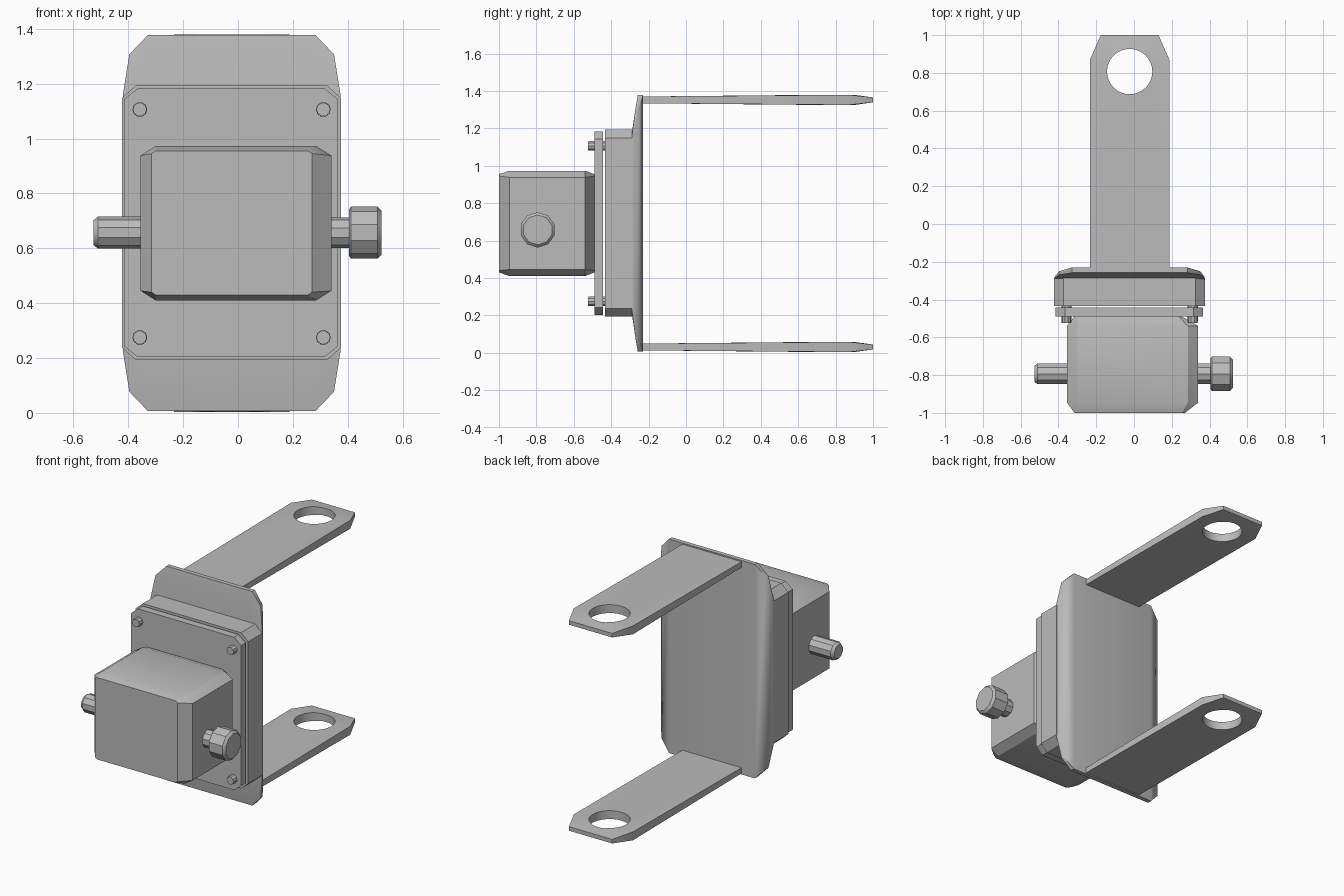
import bpy, bmesh, math
from mathutils import Matrix

cube = bpy.data.objects.get("Cube")
if cube:
    bpy.data.objects.remove(cube, do_unlink=True)

CX, CZ = -0.023, 0.692        # centre of the bracket in x and z

gray = bpy.data.materials.new("plain gray")
gray.use_nodes = True
gray.diffuse_color = (0.5, 0.5, 0.5, 1)
gray.node_tree.nodes["Principled BSDF"].inputs["Base Color"].default_value = (0.5, 0.5, 0.5, 1)


def finish(name, bm, angle=30):
    bmesh.ops.recalc_face_normals(bm, faces=bm.faces)
    mesh = bpy.data.meshes.new(name)
    bm.to_mesh(mesh)
    bm.free()
    obj = bpy.data.objects.new(name, mesh)
    bpy.context.collection.objects.link(obj)
    mesh.materials.append(gray)
    bpy.ops.object.select_all(action='DESELECT')
    obj.select_set(True)
    bpy.context.view_layer.objects.active = obj
    bpy.ops.object.shade_smooth_by_angle(angle=math.radians(angle))
    return obj


def loft(name, rings, angle=30):
    """Skin a list of equal-length point rings and cap both ends."""
    bm = bmesh.new()
    loops = [[bm.verts.new(p) for p in ring] for ring in rings]
    n = len(loops[0])
    for a, b in zip(loops, loops[1:]):
        for i in range(n):
            j = (i + 1) % n
            bm.faces.new((a[i], a[j], b[j], b[i]))
    bm.faces.new(loops[0])
    bm.faces.new(loops[-1])
    return finish(name, bm, angle)


def octagon(y, x0, x1, z0, z1, cx, cz):
    """Rectangle with cut corners in the plane y."""
    return [(x0 + cx, y, z0), (x1 - cx, y, z0), (x1, y, z0 + cz), (x1, y, z1 - cz),
            (x1 - cx, y, z1), (x0 + cx, y, z1), (x0, y, z1 - cz), (x0, y, z0 + cz)]


def turned(name, profile, y, z, sides):
    """Part turned about an axis along x, from (x, radius) pairs."""
    rings = [[(x, y + r * math.cos(math.tau * (i + 0.5) / sides),
               z + r * math.sin(math.tau * (i + 0.5) / sides)) for i in range(sides)]
             for x, r in profile]
    return loft(name, rings)


# Motor box with chamfered corners
loft("motor_box", [
    octagon(-1.0, -0.315, 0.27, 0.43, 0.955, 0.015, 0.01),
    octagon(-0.945, -0.355, 0.34, 0.41, 0.973, 0.055, 0.035),
    octagon(-0.54, -0.355, 0.34, 0.41, 0.973, 0.055, 0.035),
    octagon(-0.488, -0.315, 0.25, 0.43, 0.955, 0.015, 0.01)])

# Flange and housing block
loft("flange_plate", [octagon(y, -0.415, 0.365, 0.203, 1.183, 0.05, 0.04)
                      for y in (-0.49, -0.443)])
loft("housing_block", [octagon(y, -0.423, 0.375, 0.193, 1.193, 0.05, 0.045)
                       for y in (-0.433, -0.285)])

# Screws joining the flange to the housing
for x, side in ((-0.358, "right"), (0.311, "left")):
    for z, level in ((0.275, "lower"), (1.106, "upper")):
        rings = [[(x + r * math.cos(math.tau * i / 10), y, z + r * math.sin(math.tau * i / 10))
                  for i in range(10)] for y, r in ((-0.524, 0.025), (-0.515, 0.027), (-0.43, 0.027))]
        loft(f"screw_{level}_{side}", rings)


# Back plate: columns across x, thinning toward the rim
def column(x, half, front, back):
    mid = min(0.48, half - 0.01)
    pts = ((front, -half), (-0.29, -mid), (-0.29, mid), (front, half), (back, half), (back, -half))
    return [(CX + x, y, CZ + z) for y, z in pts]


half_columns = [(0.397, 0.465, -0.289, -0.28), (0.373, 0.615, -0.27, -0.25),
                (0.305, 0.686, -0.258, -0.23)]
columns = [column(-x, *rest) for x, *rest in half_columns]
columns += [column(x, *rest) for x, *rest in reversed(half_columns)]
loft("back_plate", columns, 40)


# Bracket arms with a round hole near the tip
def arm_half_thickness(y):
    if y > 0.9:
        return 0.027 - (y - 0.9) * 0.14
    return 0.018 + 0.009 * min(1, (y + 0.24) / 0.94)


def arm(name, z):
    bm = bmesh.new()
    outer = [(-0.21, -0.24), (0.21, -0.24), (0.21, 0.87), (0.153, 1.0), (-0.153, 1.0), (-0.21, 0.87)]
    hole = [(0.12 * math.cos(math.tau * i / 32), 0.807 + 0.12 * math.sin(math.tau * i / 32))
            for i in range(32)]
    for loop in (outer, hole):
        vs = [bm.verts.new((CX + x, y, -1)) for x, y in loop]
        for a, b in zip(vs, vs[1:] + vs[:1]):
            bm.edges.new((a, b))
    bmesh.ops.triangle_fill(bm, use_beauty=True, edges=bm.edges[:], normal=(0, 0, 1))
    top = bmesh.ops.extrude_face_region(bm, geom=bm.faces[:], use_keep_orig=True)
    for v in top["geom"]:
        if isinstance(v, bmesh.types.BMVert):
            v.co.z = 1
    for v in bm.verts:
        v.co.z = z + v.co.z * arm_half_thickness(v.co.y)
    return finish(name, bm)


arm("upper_arm", 1.352)
arm("lower_arm", 0.031)

# Shaft stub on one side, shaft and knob on the other
turned("shaft_stub", [(-0.527, 0.045), (-0.51, 0.058), (-0.34, 0.058)], -0.793, 0.657, 10)
turned("knob_shaft", [(0.32, 0.056), (0.42, 0.056)], -0.793, 0.657, 10)
turned("knob", [(0.405, 0.085), (0.412, 0.095), (0.508, 0.095), (0.523, 0.08)], -0.793, 0.657, 10)
